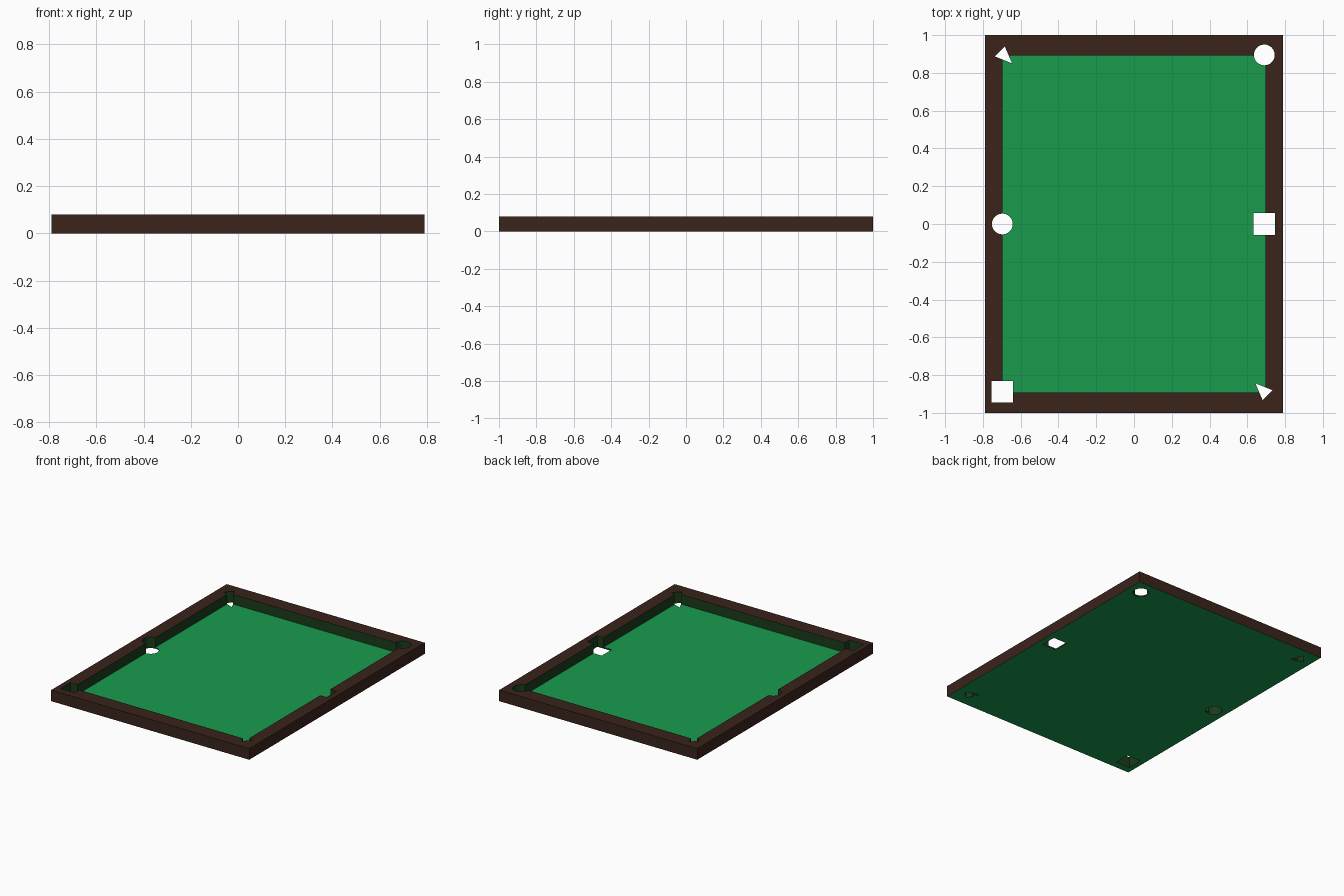
import bpy, bmesh, math

if "Cube" in bpy.data.objects:
    bpy.data.objects.remove(bpy.data.objects["Cube"])

W, L, H = 0.79, 1.0, 0.08       # outer half width, half length, height
IW, IL, BED = 0.697, 0.893, 0.01  # inner half width, half length, bed thickness


def material(name, color):
    m = bpy.data.materials.new(name)
    m.diffuse_color = (*color, 1)
    m.use_nodes = True
    m.node_tree.nodes["Principled BSDF"].inputs["Base Color"].default_value = m.diffuse_color
    return m


wood = material("dark_wood", (0.042, 0.017, 0.011))
cloth = material("green_cloth", (0.010, 0.33, 0.076))
lining = material("dark_green_lining", (0.010, 0.045, 0.010))


def prism(name, outline, z0, z1):
    """Closed prism from a counter-clockwise outline."""
    bm = bmesh.new()
    face = bm.faces.new([bm.verts.new((x, y, z0)) for x, y in outline])
    top = bmesh.ops.extrude_face_region(bm, geom=[face])["geom"]
    bmesh.ops.translate(bm, vec=(0, 0, z1 - z0),
                        verts=[v for v in top if isinstance(v, bmesh.types.BMVert)])
    bmesh.ops.recalc_face_normals(bm, faces=bm.faces)
    me = bpy.data.meshes.new(name)
    bm.to_mesh(me)
    bm.free()
    ob = bpy.data.objects.new(name, me)
    bpy.context.collection.objects.link(ob)
    return ob


def rect(cx, cy, hx, hy):
    return [(cx - hx, cy - hy), (cx + hx, cy - hy), (cx + hx, cy + hy), (cx - hx, cy + hy)]


def circle(cx, cy, r, n=32):
    return [(cx + r * math.cos(2 * math.pi * i / n), cy + r * math.sin(2 * math.pi * i / n))
            for i in range(n)]


def triangle(cx, cy, s):
    return [(cx + s * x, cy + s * y) for x, y in ((-0.051, 0.047), (-0.013, -0.042), (0.039, 0.011))]


# table body with the sunken playing area and the six pockets cut through
table = prism("pool_table", rect(0, 0, W, L), 0, H)
cutters = [prism("play_area_cutter", rect(0, 0, IW, IL), BED, H + 0.1)]
pockets = [
    circle(0.69, 0.895, 0.055), circle(-0.697, 0, 0.055),
    rect(0.69, 0, 0.057, 0.057), rect(-0.697, -0.889, 0.057, 0.057),
    triangle(0.694, -0.891, 1), triangle(-0.697, 0.898, -1),
]
cutters += [prism("pocket_cutter", p, -0.1, H + 0.1) for p in pockets]
for c in cutters:
    mod = table.modifiers.new(c.name, 'BOOLEAN')
    mod.operation, mod.solver, mod.object = 'DIFFERENCE', 'EXACT', c

# bake the cuts and remove the cutters
deps = bpy.context.evaluated_depsgraph_get()
table.modifiers.update() if hasattr(table.modifiers, "update") else None
mesh = bpy.data.meshes.new_from_object(table.evaluated_get(deps))
table.modifiers.clear()
table.data = mesh
for c in cutters:
    bpy.data.objects.remove(c)

# wood outside and on top, cloth on the bed, dark lining on the inner walls
mesh.materials.clear()
for m in (wood, cloth, lining):
    mesh.materials.append(m)
for f in mesh.polygons:
    x, y, z = f.center
    if abs(f.normal.z) > 0.5:
        f.material_index = 0 if z > H / 2 else 1
    else:
        f.material_index = 0 if abs(x) > W - 0.01 or abs(y) > L - 0.01 else 2
